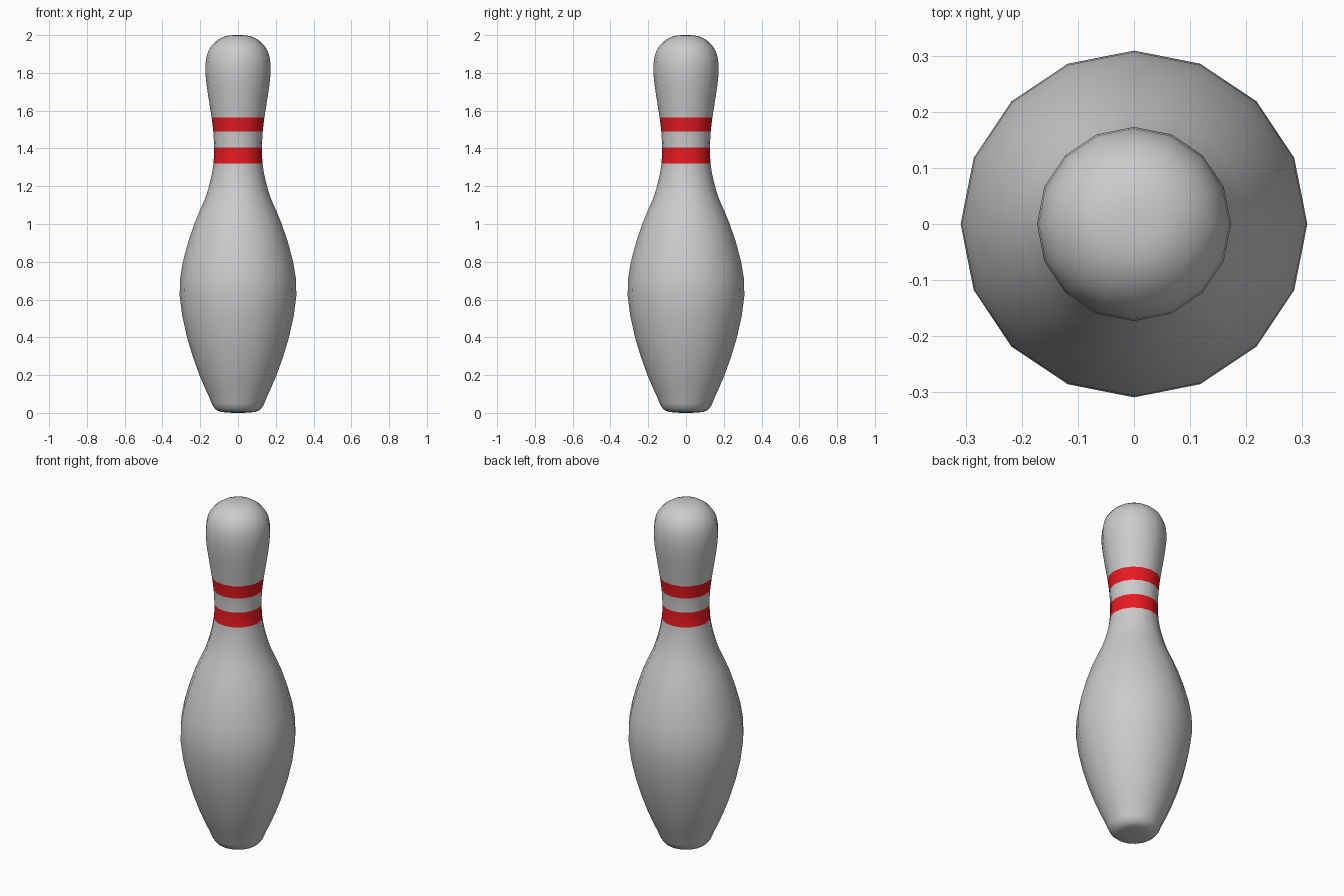
import bpy, bmesh, math
from mathutils import Vector

if "Cube" in bpy.data.objects:
    bpy.data.objects.remove(bpy.data.objects["Cube"])

SIDES = 16
STEPS = 2  # spline subdivisions between profile points
STRIPES = [(1.32, 1.405), (1.49, 1.565)]

# Outline as (radius, height), base to crown
profile = [(0, 0), (0.07, 0.003), (0.11, 0.012), (0.135, 0.04), (0.151, 0.08),
           (0.204, 0.2), (0.27, 0.4), (0.309, 0.62), (0.292, 0.8), (0.232, 1.0),
           (0.176, 1.13), (0.146, 1.23), (0.130, 1.32), (0.127, 1.405),
           (0.131, 1.49), (0.140, 1.565), (0.155, 1.66), (0.168, 1.75),
           (0.173, 1.83), (0.163, 1.9), (0.135, 1.95), (0.09, 1.985),
           (0.045, 1.998), (0, 2.0)]


def smooth_outline(points):
    """Catmull-Rom curve through the outline, mirrored across the axis at the ends."""
    p = [Vector(q) for q in points]
    p = [Vector((-p[1].x, p[1].y))] + p + [Vector((-p[-2].x, p[-2].y))]
    out = []
    for a, b, c, d in zip(p, p[1:], p[2:], p[3:]):
        for i in range(STEPS):
            t = i / STEPS
            out.append(0.5 * (2 * b + (c - a) * t + (2 * a - 5 * b + 4 * c - d) * t ** 2
                              + (3 * b - a - 3 * c + d) * t ** 3))
    return out + [p[-2]]


def material(name, color):
    mat = bpy.data.materials.new(name)
    mat.diffuse_color = color
    mat.use_nodes = True
    mat.node_tree.nodes["Principled BSDF"].inputs["Base Color"].default_value = mat.diffuse_color
    return mat


# Pin body: outline revolved around z
bm = bmesh.new()
verts = [bm.verts.new((r, 0, z)) for r, z in smooth_outline(profile)]
edges = [bm.edges.new(pair) for pair in zip(verts, verts[1:])]
bmesh.ops.spin(bm, geom=verts + edges, cent=(0, 0, 0), axis=(0, 0, 1),
               angle=math.tau, steps=SIDES, use_duplicate=False)
bmesh.ops.remove_doubles(bm, verts=bm.verts, dist=1e-4)
bmesh.ops.recalc_face_normals(bm, faces=bm.faces)

# Neck stripes: red faces between the stripe heights
for f in bm.faces:
    f.smooth = True
    z = f.calc_center_median().z
    f.material_index = int(any(lo < z < hi for lo, hi in STRIPES))

mesh = bpy.data.meshes.new("bowling_pin")
bm.to_mesh(mesh)
bm.free()
mesh.materials.append(material("pin_grey", (0.8, 0.8, 0.8, 1)))
mesh.materials.append(material("stripe_red", (0.8, 0.01, 0.015, 1)))
pin = bpy.data.objects.new("bowling_pin", mesh)
bpy.context.collection.objects.link(pin)
